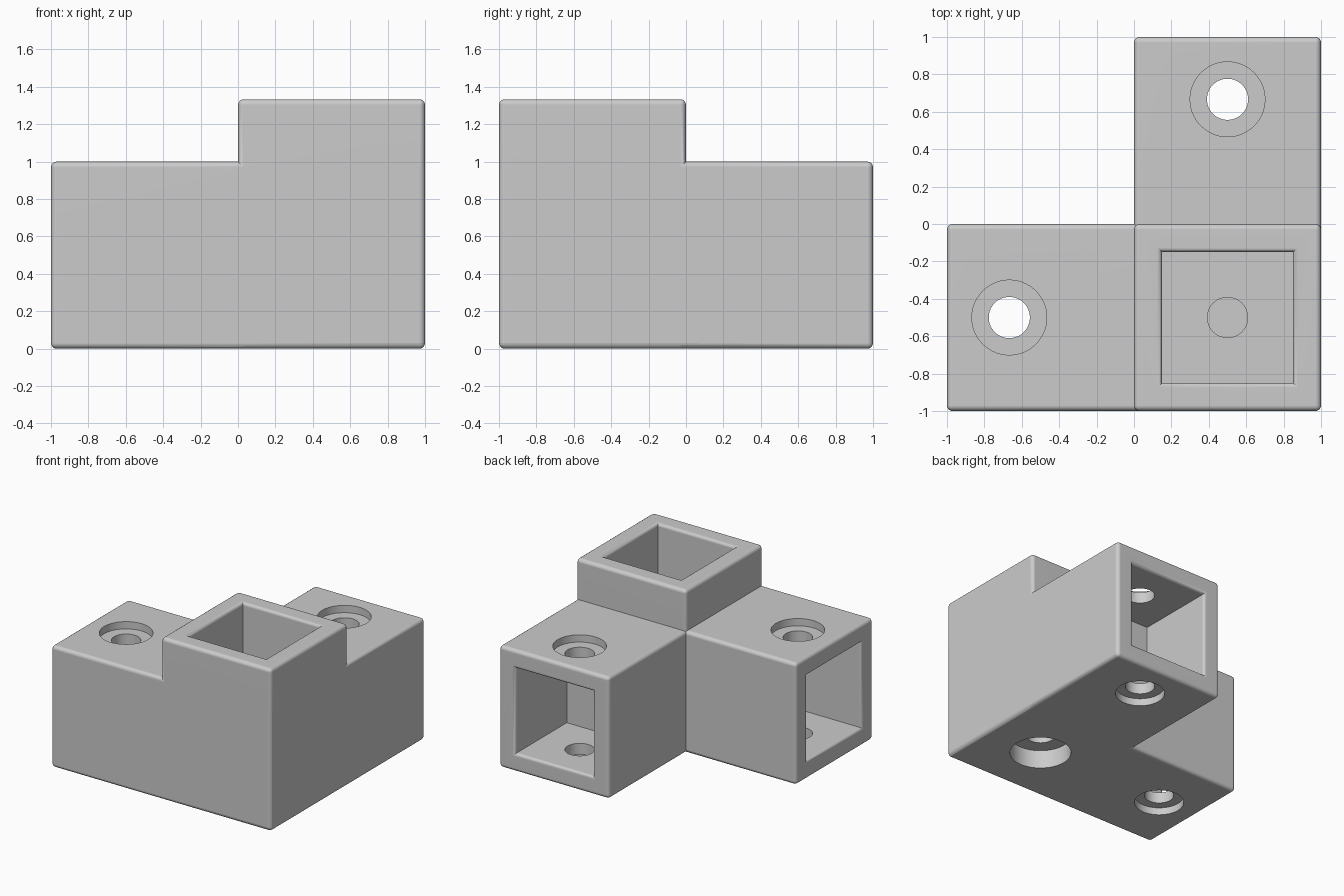
import bpy, bmesh, math
from mathutils import Matrix, Vector

cube = bpy.data.objects.get("Cube")
if cube:
    bpy.data.objects.remove(cube, do_unlink=True)

H = 4 / 3        # height of the post
DEPTH = 2 / 3    # socket depth
FILLET = 0.03

grey = bpy.data.materials.new("plain grey")
grey.use_nodes = True
grey.diffuse_color = (0.6, 0.6, 0.6, 1)
grey.node_tree.nodes["Principled BSDF"].inputs["Base Color"].default_value = (0.6, 0.6, 0.6, 1)


def add_object(name, bm):
    bmesh.ops.recalc_face_normals(bm, faces=bm.faces[:])
    mesh = bpy.data.meshes.new(name)
    bm.to_mesh(mesh)
    bm.free()
    mesh.materials.append(grey)
    obj = bpy.data.objects.new(name, mesh)
    bpy.context.collection.objects.link(obj)
    return obj


def rounded_box(name, low, high):
    """Box between two corners with all edges rounded."""
    low, high = Vector(low), Vector(high)
    bm = bmesh.new()
    bmesh.ops.create_cube(bm, size=1)
    for v in bm.verts:
        v.co = [low[i] if v.co[i] < 0 else high[i] for i in range(3)]
    bmesh.ops.bevel(bm, geom=bm.edges[:], offset=FILLET, segments=4,
                    profile=0.5, affect='EDGES')
    return add_object(name, bm)


def ring_cutter(name, sides, stations, matrix):
    """Solid through rings given as (position along axis, radius)."""
    bm = bmesh.new()
    rings = []
    for z, r in stations:
        angles = [math.tau * (i + 0.5) / sides for i in range(sides)]
        rings.append([bm.verts.new((r * math.cos(a), r * math.sin(a), z)) for a in angles])
    for a, b in zip(rings, rings[1:]):
        for i in range(sides):
            j = (i + 1) % sides
            bm.faces.new((a[i], a[j], b[j], b[i]))
    bm.faces.new(rings[0][::-1])
    bm.faces.new(rings[-1])
    bm.transform(matrix)
    obj = add_object(name, bm)
    obj.hide_render = True
    return obj


def combine(target, other, operation):
    mod = target.modifiers.new(operation.title(), 'BOOLEAN')
    mod.object, mod.operation, mod.solver = other, operation, 'EXACT'
    bpy.context.view_layer.objects.active = target
    bpy.ops.object.modifier_apply(modifier=mod.name)
    bpy.data.objects.remove(other, do_unlink=True)


# Body: two arms and an upright post sharing one corner
body = rounded_box("corner_connector", (0, -1, 0), (1, 0, H))
combine(body, rounded_box("side_arm", (-1, -1, 0), (1, 0, 1)), 'UNION')
combine(body, rounded_box("back_arm", (0, -1, 0), (1, 1, 1)), 'UNION')

# Square sockets with rounded mouths
half, lip = 0.35, 0.025
profile = [(-DEPTH, half)]
for i in range(5):
    a = math.pi / 2 * i / 4
    profile.append((-lip * (1 - math.sin(a)), half + lip * (1 - math.cos(a))))
profile.append((0.05, half + lip))
profile = [(z, r * math.sqrt(2)) for z, r in profile]
quarter = math.pi / 2
for name, place, turn in (
        ("post_socket", (0.5, -0.5, H), Matrix()),
        ("side_socket", (-1, -0.5, 0.5), Matrix.Rotation(-quarter, 4, 'Y')),
        ("back_socket", (0.5, 1, 0.5), Matrix.Rotation(-quarter, 4, 'X'))):
    combine(body, ring_cutter(name, 4, profile, Matrix.Translation(place) @ turn), 'DIFFERENCE')

# Bolt holes through both arms, recessed above and below
hole, step = 0.11, 0.06
arm_bolt = [(-0.05, 0.185), (step, 0.185), (step, hole),
            (1 - step, hole), (1 - step, 0.2), (1.05, 0.2)]
for name, place in (("side_bolt", (-DEPTH, -0.5, 0)), ("back_bolt", (0.5, DEPTH, 0))):
    combine(body, ring_cutter(name, 64, arm_bolt, Matrix.Translation(place)), 'DIFFERENCE')

# Bolt hole from the underside into the post socket
post_bolt = [(-0.05, 0.23), (0.15, 0.23), (0.15, hole), (0.75, hole)]
combine(body, ring_cutter("post_bolt", 64, post_bolt, Matrix.Translation((0.5, -0.5, 0))), 'DIFFERENCE')

# Smooth fillets while keeping the flats flat
bpy.ops.object.select_all(action='DESELECT')
body.select_set(True)
bpy.context.view_layer.objects.active = body
bpy.ops.object.shade_smooth_by_angle(angle=math.radians(30))
weighted = body.modifiers.new("Flat faces", 'WEIGHTED_NORMAL')
weighted.keep_sharp = True
